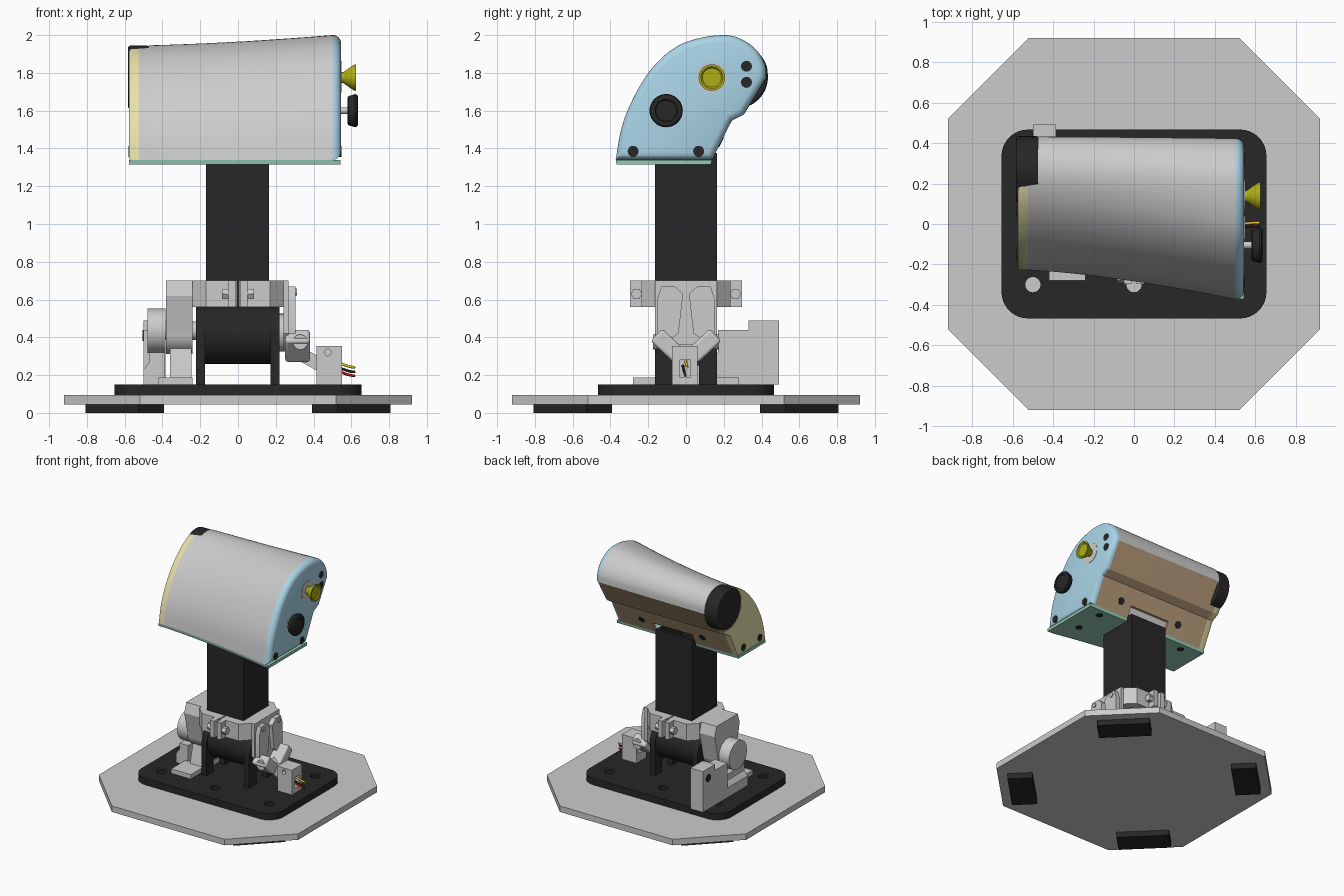
import bpy, bmesh, math
from mathutils import Vector

if "Cube" in bpy.data.objects:
    bpy.data.objects.remove(bpy.data.objects["Cube"])

def mat(name, r, g, b):
    m = bpy.data.materials.new(name)
    m.diffuse_color = (r, g, b, 1)
    m.use_nodes = True
    m.node_tree.nodes["Principled BSDF"].inputs["Base Color"].default_value = m.diffuse_color
    return m

BLACK = mat("black", .02, .02, .02)
BLUE = mat("light_blue", .40, .66, .80)
CREAM = mat("cream", .78, .75, .40)
GREEN = mat("green", .30, .60, .47)
BROWN = mat("brown", .52, .36, .22)
OLIVE = mat("olive", .42, .42, .01)
RED = mat("red", .6, .01, .01)
YELLOW = mat("yellow", .85, .7, .02)

def loft(name, rings, m=None, bevel=0):
    """Closed solid through equal-length rings of 3D points."""
    bm = bmesh.new()
    vs = [[bm.verts.new(p) for p in r] for r in rings]
    n = len(vs[0])
    for a, b in zip(vs, vs[1:]):
        for i in range(n):
            bm.faces.new((a[i], a[(i + 1) % n], b[(i + 1) % n], b[i]))
    bm.faces.new(vs[0])
    bm.faces.new(vs[-1])
    bmesh.ops.recalc_face_normals(bm, faces=bm.faces)
    me = bpy.data.meshes.new(name)
    bm.to_mesh(me)
    bm.free()
    o = bpy.data.objects.new(name, me)
    bpy.context.collection.objects.link(o)
    if m:
        me.materials.append(m)
    if bevel:
        bv = o.modifiers.new("bevel", 'BEVEL')
        bv.width, bv.segments, bv.angle_limit = bevel, 3, math.radians(40)
    return o

def at(axis, d, p):
    return {'x': (d, p[0], p[1]), 'y': (p[0], d, p[1]), 'z': (p[0], p[1], d)}[axis]

def prism(name, pts, axis, a, b, m=None, bevel=0):
    return loft(name, [[at(axis, d, p) for p in pts] for d in (a, b)], m, bevel)

def box(name, x0, x1, y0, y1, z0, z1, m=None, bevel=0):
    return prism(name, [(x0, y0), (x1, y0), (x1, y1), (x0, y1)], 'z', z0, z1, m, bevel)

def circle(c, r, n=40, a0=0, a1=None):
    full = a1 is None
    a1 = 2 * math.pi if full else a1
    k = n if full else n - 1
    return [(c[0] + r * math.cos(a0 + (a1 - a0) * i / k), c[1] + r * math.sin(a0 + (a1 - a0) * i / k)) for i in range(n)]

def cyl(name, axis, c, r, a, b, m=None, bevel=0, n=40):
    return prism(name, circle(c, r, n), axis, a, b, m, bevel)

def rot_rect(c, w, h, ang):
    s, k = math.sin(ang), math.cos(ang)
    return [(c[0] + x * k - y * s, c[1] + x * s + y * k)
            for x, y in ((-w/2, -h/2), (w/2, -h/2), (w/2, h/2), (-w/2, h/2))]

def cut(target, cutter):
    md = target.modifiers.new("cut", 'BOOLEAN')
    md.operation, md.object, md.solver = 'DIFFERENCE', cutter, 'EXACT'
    cutter.hide_render = True
    bpy.context.view_layer.objects.active = target
    bpy.ops.object.modifier_apply(modifier=md.name)

def drop(*objs):
    for o in objs:
        bpy.data.objects.remove(o)

# --- base: octagonal plate, feet, rounded mounting plate with holes
e, c = .92, .52
prism("base_plate", [(c, -e), (e, -c), (e, c), (c, e), (-c, e), (-e, c), (-e, -c), (-c, -e)], 'z', .045, .095)
for sx in (-1, 1):
    for sy in (-1, 1):
        prism("foot", rot_rect((.6 * sx, .6 * sy), .4, .19, -sx * sy * math.pi / 4), 'z', 0, .045, BLACK)
outline = []
for i, (sx, sy) in enumerate(((1, 1), (-1, 1), (-1, -1), (1, -1))):
    outline += circle((.525 * sx, .337 * sy), .13, 10, i * math.pi / 2, (i + 1) * math.pi / 2)
plate = prism("mounting_plate", outline, 'z', .095, .15, BLACK)
for x in (-.5, 0, .5):
    for y in (-.3, .3):
        h = cyl("hole", 'z', (x, y), .038, .05, .3, n=24)
        cut(plate, h)
        drop(h)

# --- motor between two rounded uprights
cyl("motor", 'x', (0, .415), .155, -.18, .175, BLACK)
up = [(-.165, .15), (-.07, .15), (-.07, .25), (.07, .25), (.07, .15), (.165, .15)] + circle((0, .4), .165, 20, 0, math.pi)
for x in (-.222, .172):
    prism("upright", up, 'x', x, x + .047, BLACK)

# --- column and split clamp
col = box("column", -.17, .165, -.165, .165, .56, 1.375, BLACK)
h = box("bore", -.145, .14, -.14, .14, .8, 1.5)
cut(col, h)
drop(h)
half = [(.005, -.235), (.17, -.235), (.24, -.165), (.24, .165), (.17, .235), (.005, .235)]
for s in (-1, 1):
    prism("clamp_half", [(s * x, y) for x, y in half], 'z', .56, .70)
    for t in (-1, 1):
        box("clamp_ear", min(s*.012, s*.05), max(s*.012, s*.05), min(t*.22, t*.297), max(t*.22, t*.297), .56, .70)
        cyl("clamp_bolt", 'x', (t * .262, .63), .03, s * .04, s * .085, n=6)

# --- left side: swing arm, bearing, foot plate, brake block
prism("left_arm", [(-.14, .70), (-.165, .62), (-.12, .42)] + circle((0, .43), .12, 16, math.pi, 2 * math.pi)
      + [(.12, .42), (.165, .62), (.14, .70)], 'x', -.38, -.24)
cyl("left_bearing", 'x', (0, .435), .118, -.48, -.385)
cyl("left_shaft", 'x', (0, .435), .05, -.39, -.2)
box("left_foot_plate", -.42, -.24, -.28, .28, .15, .187)
prism("left_stand", [(-.12, .18), (.12, .18), (.08, .34), (-.08, .34)], 'x', -.36, -.245)
prism("side_block", [(.17, .15), (.492, .15), (.492, .49), (.33, .49), (.33, .44), (.17, .44)], 'x', -.5, -.385)
cyl("side_block_bolt", 'x', (.42, .41), .03, -.505, -.49, BLACK, n=24)
prism("front_stop", [(-.5, .15), (-.39, .15), (-.39, .32), (-.47, .32), (-.47, .27), (-.5, .23)], 'y', -.1, .18)

# --- right side: swing arm, splayed link blocks, cable box
cyl("right_bearing", 'x', (0, .425), .1, .215, .275)
prism("right_arm", [(-.165, .70), (-.165, .42), (-.10, .34), (.10, .34), (.165, .42), (.165, .70)], 'x', .24, .268)
for s in (-1, 1):
    lug = [(s * y, z) for y, z in ((.015, .63), (.06, .67), (.13, .67), (.15, .61), (.15, .42), (.10, .38), (.04, .42))]
    prism("link_lug", lug, 'x', .265, .305)
    cyl("lug_pin", 'x', (s * .1, .64), .018, .3, .312, n=20)
    prism("link_block", rot_rect((s * .095, .355), .17, .09, s * .75), 'x', .25, .38, bevel=.015)
    cyl("link_pin", 'y', (.33, .375), .04, s * .1, s * .175)
prism("link_bar", rot_rect((.37, .29), .17, .07, -.5), 'y', -.04, .04)
cbox = box("cable_box", .415, .55, -.075, .06, .15, .355)
for h in (box("slot", .5, .6, -.035, .025, .19, .28), cyl("pin_hole", 'y', (.475, .32), .018, -.2, -.04, n=20)):
    cut(cbox, h)
    drop(h)
for m, y, z in ((YELLOW, .0, .25), (BLACK, -.015, .225), (RED, -.01, .205)):
    cu = bpy.data.curves.new("wire", 'CURVE')
    cu.dimensions, cu.bevel_depth, cu.bevel_resolution, cu.use_fill_caps = '3D', .007, 2, True
    sp = cu.splines.new('NURBS')
    pts = ((.47, y, z + .03), (.54, y - .005, z + .02), (.58, y + .01, z - .01), (.62, y + .005, z - .008))
    sp.points.add(3)
    for p, q in zip(sp.points, pts):
        p.co = (*q, 1)
    sp.use_endpoint_u = True
    cu.materials.append(m)
    bpy.context.collection.objects.link(bpy.data.objects.new("wire", cu))

# --- head: profile swept from the small left end to the large right end
R = [(-.372, 1.34), (-.344, 1.5), (-.296, 1.632), (-.217, 1.775), (-.138, 1.87), (-.058, 1.934), (.02, 1.97),
     (.127, 1.995), (.233, 1.998), (.31, 1.97), (.376, 1.918), (.418, 1.844), (.424, 1.775)]
L = [(-.226, 1.34), (-.205, 1.46), (-.165, 1.57), (-.105, 1.68), (-.04, 1.765), (.03, 1.835), (.105, 1.89),
     (.19, 1.93), (.27, 1.944), (.34, 1.93), (.395, 1.893), (.428, 1.835), (.433, 1.775)]
TAIL = [(.305, 1.578), (.243, 1.548), (.138, 1.34)]
K = 3 * (len(R) - 1)   # index where the curved shell ends

def profile(x):
    s = min(1, max(0, (x + .58) / 1.08)) ** 1.5
    P = [Vector(a).lerp(Vector(b), s) for a, b in zip(L, R)]
    E = [2 * P[0] - P[1]] + P + [2 * P[-1] - P[-2]]
    out = []
    for i in range(len(P) - 1):
        a, b, c2, d = E[i:i + 4]
        for t in (0, 1 / 3, 2 / 3):
            out.append(.5 * (2*b + (c2 - a)*t + (2*a - 5*b + 4*c2 - d)*t*t + (3*b - a - 3*c2 + d)*t**3))
    return out + [P[-1]] + [Vector(p) for p in TAIL]

def inset(P, d):
    out = []
    for i, p in enumerate(P):
        u = (p - P[i - 1]).normalized()
        v = (P[(i + 1) % len(P)] - p).normalized()
        n1, n2 = Vector((u.y, -u.x)), Vector((v.y, -v.x))
        out.append(p + (n1 + n2) * d / (1 + n1.dot(n2)))
    return out

def on_x(x, P):
    return [(x, p[0], p[1]) for p in P]

xs = [-.525 + 1.025 * i / 14 for i in range(15)]
sec = [(x, profile(x), inset(profile(x), .02)) for x in xs]
shell = loft("head_shell", [on_x(x, P[:K + 1] + Q[K::-1]) for x, P, Q in sec])
back = loft("back_panel", [on_x(x, P[K:] + Q[:K - 1:-1]) for x, P, Q in sec], BROWN)
right = loft("right_cap", [on_x(x, inset(profile(x), d)) for x, d in
             ((.5, 0), (.512, .001), (.524, .006), (.534, .014), (.541, .024), (.545, .037))], BLUE)
left = loft("left_cap", [on_x(x, inset(profile(x), d)) for x, d in
            ((-.525, 0), (-.568, 0), (-.574, .003), (-.577, .008))], CREAM)
floor = loft("bottom_plate", [[(x, profile(x)[0][0], 1.34), (x, .138, 1.34), (x, .132, 1.316),
             (x, profile(x)[0][0] + .004, 1.316)] for x in [-.577] + xs + [.543]], GREEN)
# column opening and round recess for the end disc
notch = box("notch_cutter", -.185, .18, -.18, .4, 1.2, 1.43)
recess = cyl("recess_cutter", 'x', (.268, 1.778), .172, -.7, -.475, n=64)
for o in (back, floor):
    cut(o, notch)
for o in (shell, back, left):
    cut(o, recess)
drop(notch, recess)
cyl("end_disc", 'x', (.268, 1.778), .166, -.583, -.47, BLACK, .012, 64)

# --- controls on the right cap
def lathe(name, y, z, rx, m):
    return loft(name, [on_x(x, circle((y, z), r, 40)) for x, r in rx], m)
cyl("button_ring", 'x', (.137, 1.775), .08, .53, .548)
lathe("flared_button", .137, 1.775, ((.54, .028), (.56, .03), (.58, .045), (.612, .067), (.625, .07), (.625, .058), (.617, .05)), OLIVE)
cyl("dial_shaft", 'x', (-.105, 1.6), .018, .53, .6)
lathe("dial", -.105, 1.6, ((.58, .068), (.585, .077), (.62, .088), (.63, .084), (.636, .074), (.636, .06), (.632, .055)), BLACK)

# --- screws
for y, z in ((.32, 1.835), (.32, 1.75), (-.28, 1.385), (.067, 1.385)):
    cyl("cap_screw", 'x', (y, z), .029, .53, .547, BLACK, n=24)
for y in (-.15, .067):
    cyl("left_cap_screw", 'x', (y, 1.385), .029, -.58, -.56, BLACK, n=24)
for x in (-.4, .4):
    for y in (-.17, .07):
        cyl("bottom_screw", 'z', (x, y), .028, 1.314, 1.33, BLACK, n=24)
nrm = Vector((0, .893, -.451))
for x in (-.28, .28):
    o = cyl("back_screw", 'z', (0, 0), .028, -.01, .003, BLACK, n=24)
    o.location = (x, .185, 1.433)
    o.rotation_euler = nrm.to_track_quat('Z', 'Y').to_euler()

# --- smooth shading with crisp edges
bpy.ops.object.select_all(action='DESELECT')
for o in bpy.context.scene.objects:
    if o.type == 'MESH':
        o.select_set(True)
        bpy.context.view_layer.objects.active = o
bpy.ops.object.shade_smooth_by_angle(angle=math.radians(30))
